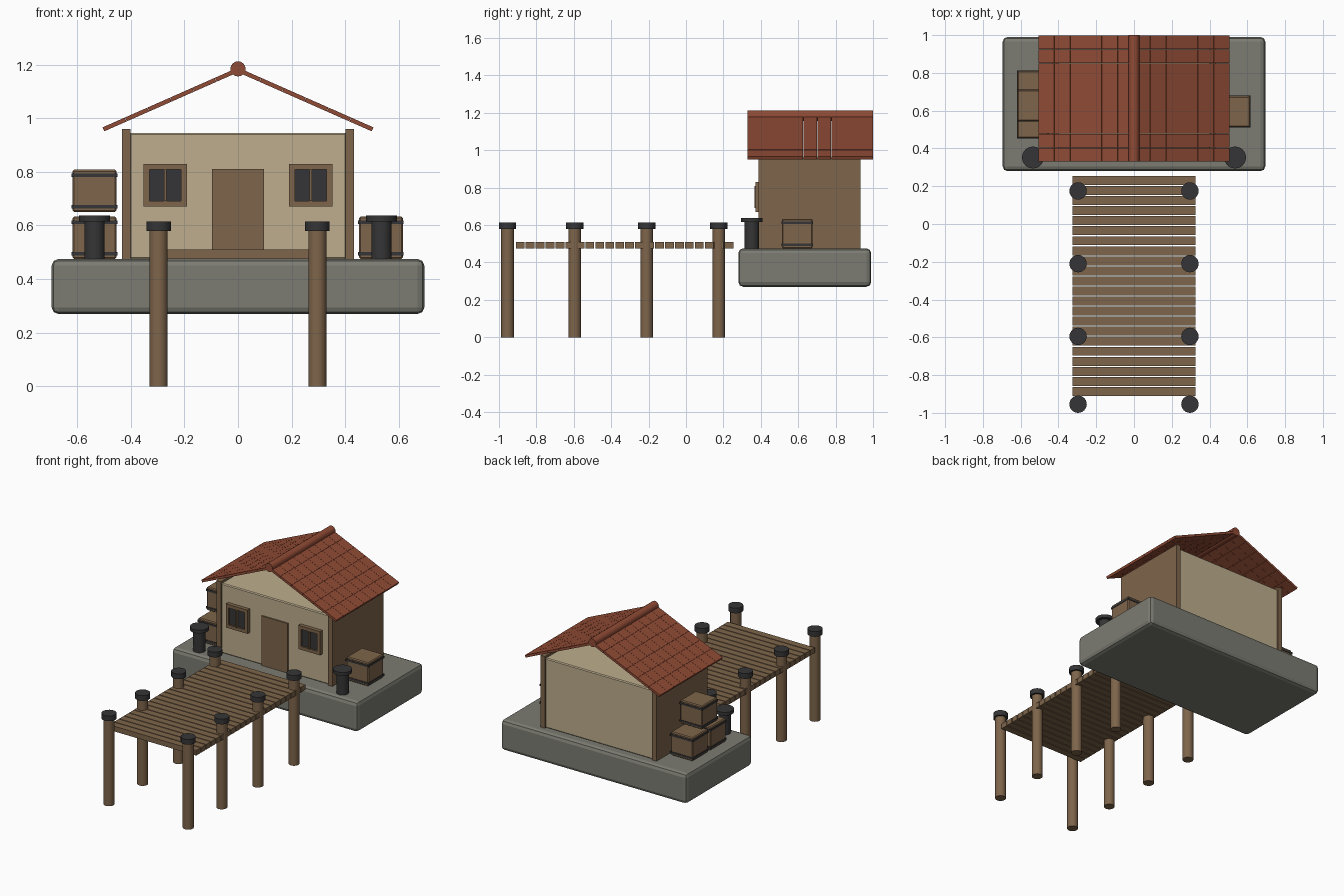
import bpy, bmesh, math
from mathutils import Matrix, Vector

if "Cube" in bpy.data.objects:
    bpy.data.objects.remove(bpy.data.objects["Cube"], do_unlink=True)


def material(name, rgb):
    m = bpy.data.materials.new(name)
    m.use_nodes = True
    m.diffuse_color = (*rgb, 1)
    m.node_tree.nodes["Principled BSDF"].inputs["Base Color"].default_value = (*rgb, 1)
    return m


WOOD = material("brown wood", (0.21, 0.13, 0.07))
PLASTER = material("cream plaster", (0.51, 0.42, 0.27))
STONE = material("grey stone", (0.20, 0.20, 0.17))
TILE = material("red clay tile", (0.28, 0.07, 0.035))
IRON = material("dark iron", (0.036, 0.036, 0.038))


def add_box(bm, x, y, z, matrix=Matrix()):
    """Box spanning the (low, high) pairs x, y and z."""
    mid = Vector([(a + b) / 2 for a, b in (x, y, z)])
    size = Vector([b - a for a, b in (x, y, z)])
    bmesh.ops.create_cube(bm, size=1, matrix=matrix @ Matrix.Translation(mid) @ Matrix.Diagonal(size).to_4x4())


def finish(bm, name, mat, bevel=0, segments=1):
    mesh = bpy.data.meshes.new(name)
    bm.to_mesh(mesh)
    bm.free()
    mesh.materials.append(mat)
    obj = bpy.data.objects.new(name, mesh)
    bpy.context.collection.objects.link(obj)
    if bevel:
        mod = obj.modifiers.new("soft edges", "BEVEL")
        mod.width, mod.segments = bevel, segments
    return obj


def box(name, mat, x, y, z, bevel=0, segments=1):
    bm = bmesh.new()
    add_box(bm, x, y, z)
    return finish(bm, name, mat, bevel, segments)


def cylinder(name, mat, centre, radius, length, sides=24, lying=False):
    bm = bmesh.new()
    turn = Matrix.Rotation(math.pi / 2 if lying else 0, 4, "X")
    bmesh.ops.create_cone(bm, cap_ends=True, segments=sides, radius1=radius, radius2=radius,
                          depth=length, matrix=Matrix.Translation(centre) @ turn)
    obj = finish(bm, name, mat)
    bpy.ops.object.select_all(action="DESELECT")
    obj.select_set(True)
    bpy.context.view_layer.objects.active = obj
    bpy.ops.object.shade_smooth_by_angle()
    return obj


# Quay and house body
GROUND = 0.475
box("quay", STONE, (-0.695, 0.695), (0.28, 0.99), (0.27, GROUND), 0.025, 2)
box("house_walls", PLASTER, (-0.405, 0.405), (0.398, 0.925), (GROUND, 0.945), 0.006)
box("door", WOOD, (-0.097, 0.097), (0.39, 0.41), (GROUND, 0.81))

# Timber end walls and windows, one of each per side
for side, label in ((-1, "right"), (1, "left")):
    def span(a, b):
        return tuple(sorted((side * a, side * b)))

    box(label + "_end_wall", WOOD, span(0.40, 0.433), (0.388, 0.934), (GROUND, 0.96))
    bm = bmesh.new()
    for a, b in ((0.19, 0.212), (0.33, 0.352)):
        add_box(bm, span(a, b), (0.372, 0.41), (0.67, 0.83))
    for z in ((0.67, 0.692), (0.808, 0.83)):
        add_box(bm, span(0.212, 0.33), (0.372, 0.41), z)
    add_box(bm, span(0.266, 0.276), (0.365, 0.39), (0.692, 0.808))
    finish(bm, label + "_window_frame", WOOD)
    box(label + "_window_pane", IRON, span(0.211, 0.331), (0.382, 0.39), (0.691, 0.809))

# Tiled roof slopes
ANGLE = math.atan2(0.222, 0.503)
SLOPE = math.hypot(0.222, 0.503)
ROWS, COLUMNS, GAP = 6, 9, 0.0012
for side, label in ((-1, "right"), (1, "left")):
    bm = bmesh.new()
    frame = Matrix.Translation((0, 0, 1.18)) @ Matrix.Rotation(side * ANGLE, 4, "Y")
    row, col = SLOPE / ROWS, 0.67 / COLUMNS
    for i in range(ROWS):
        x = sorted((side * (i * row), side * ((i + 1) * row - GAP)))
        for j in range(COLUMNS):
            y = 0.33 + j * col
            add_box(bm, x, (y, y + col - GAP), (-0.008, 0.008), frame)
    finish(bm, label + "_roof_slope", TILE)
cylinder("roof_ridge", TILE, (0, 0.665, 1.184), 0.028, 0.67, lying=True)

# Mooring bollards
for side, label in ((-1, "right"), (1, "left")):
    x, y = side * 0.535, 0.352
    cylinder(label + "_bollard", IRON, (x, y, 0.546), 0.038, 0.145)
    cylinder(label + "_bollard_cap", IRON, (x, y, 0.626), 0.058, 0.022)


# Iron-banded crates
def crate(name, x, y, z):
    h = 0.082
    box(name, WOOD, (x - h, x + h), (y - h, y + h), (z, z + 0.158), 0.006)
    bm = bmesh.new()
    for low in (z + 0.013, z + 0.131):
        e = h + 0.003
        add_box(bm, (x - e, x + e), (y - e, y + e), (low, low + 0.013))
    finish(bm, name + "_bands", IRON)


crate("left_crate", 0.533, 0.595, GROUND)
crate("right_front_crate", -0.535, 0.537, GROUND)
crate("right_back_crate", -0.535, 0.728, GROUND)
crate("right_top_crate", -0.535, 0.627, 0.65)

# Pier deck planks
PLANKS, START, END = 22, -0.91, 0.26
pitch = (END - START) / PLANKS
bm = bmesh.new()
for i in range(PLANKS):
    y = START + i * pitch
    add_box(bm, (-0.325, 0.325), (y, y + pitch - 0.006), (GROUND, 0.51))
finish(bm, "pier_planks", WOOD)

# Pier posts with iron caps
for i, y in enumerate((-0.954, -0.595, -0.21, 0.175)):
    for side, label in ((-1, "right"), (1, "left")):
        name = f"{label}_pier_post_{i + 1}"
        cylinder(name, WOOD, (side * 0.296, y, 0.29), 0.034, 0.58)
        cylinder(name + "_cap", IRON, (side * 0.296, y, 0.597), 0.046, 0.035)
